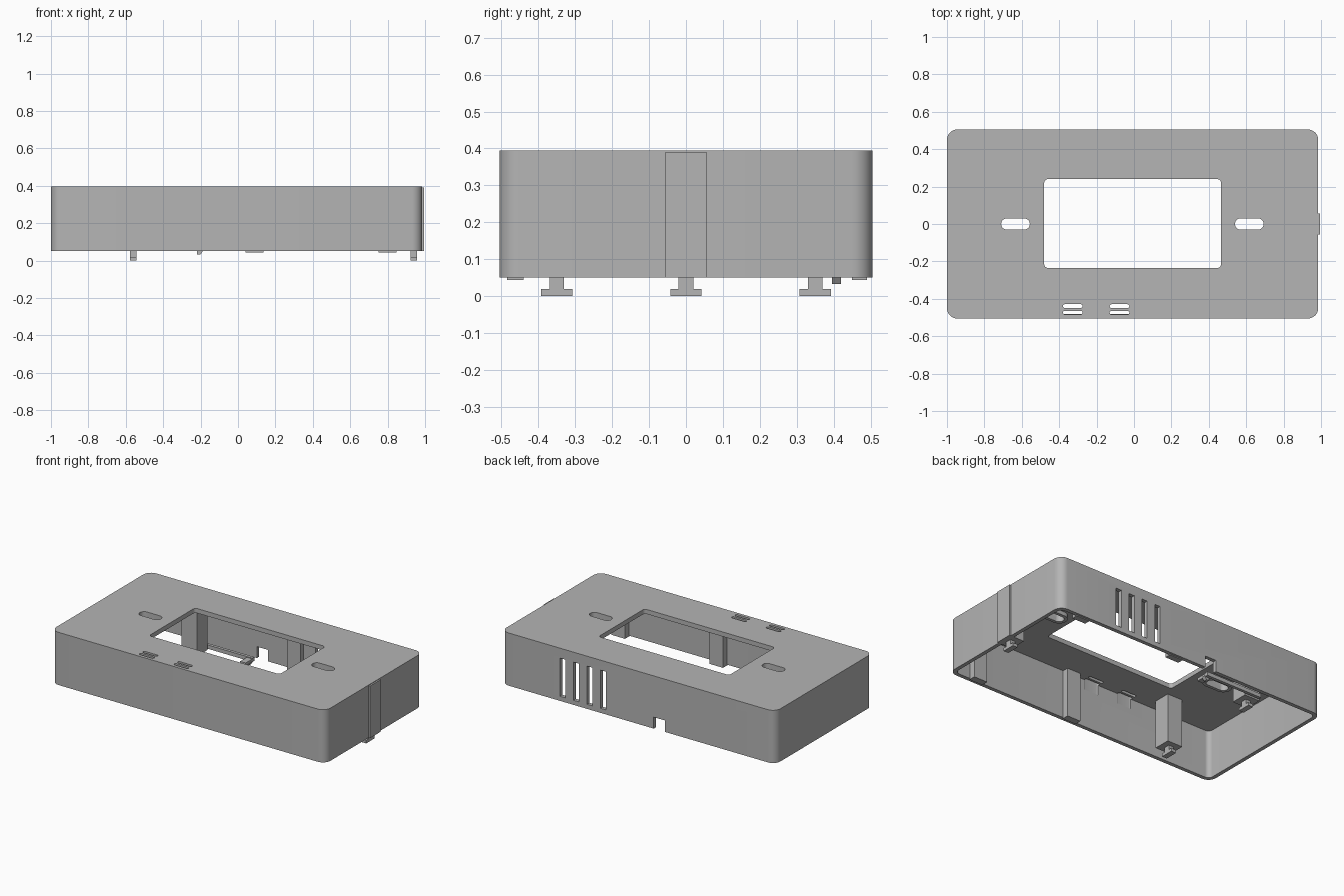
import bpy, bmesh, math
from mathutils import Vector

if "Cube" in bpy.data.objects:
    bpy.data.objects.remove(bpy.data.objects["Cube"], do_unlink=True)

grey = bpy.data.materials.new("plastic_grey")
grey.use_nodes = True
colour = (0.46, 0.46, 0.46, 1)
grey.diffuse_color = colour
grey.node_tree.nodes["Principled BSDF"].inputs["Base Color"].default_value = colour


def outline(x0, x1, y0, y1, r, steps=8):
    """Rectangle outline with optional rounded corners."""
    if r == 0:
        return [(x0, y0), (x1, y0), (x1, y1), (x0, y1)]
    centres = [(x1 - r, y1 - r), (x0 + r, y1 - r), (x0 + r, y0 + r), (x1 - r, y0 + r)]
    pts = []
    for k, (cx, cy) in enumerate(centres):
        for i in range(steps + 1):
            a = math.pi / 2 * (k + i / steps)
            pts.append((cx + r * math.cos(a), cy + r * math.sin(a)))
    return pts


def prism(name, x, y, z, r=0):
    """Upright block spanning the ranges x, y and z."""
    bm = bmesh.new()
    base = bm.faces.new([bm.verts.new((px, py, z[0])) for px, py in outline(*x, *y, r)])
    top = bmesh.ops.extrude_face_region(bm, geom=[base])["geom"]
    bmesh.ops.translate(bm, vec=Vector((0, 0, z[1] - z[0])),
                        verts=[g for g in top if isinstance(g, bmesh.types.BMVert)])
    bmesh.ops.remove_doubles(bm, verts=bm.verts, dist=1e-5)
    bmesh.ops.recalc_face_normals(bm, faces=bm.faces)
    mesh = bpy.data.meshes.new(name)
    bm.to_mesh(mesh)
    bm.free()
    mesh.materials.append(grey)
    obj = bpy.data.objects.new(name, mesh)
    bpy.context.collection.objects.link(obj)
    return obj


def activate(obj):
    bpy.ops.object.select_all(action='DESELECT')
    obj.select_set(True)
    bpy.context.view_layer.objects.active = obj


def combine(obj, others, operation='DIFFERENCE'):
    activate(obj)
    for other in others:
        mod = obj.modifiers.new("combine", 'BOOLEAN')
        mod.operation = operation
        mod.solver = 'EXACT'
        mod.object = other
        bpy.ops.object.modifier_apply(modifier=mod.name)
        bpy.data.objects.remove(other, do_unlink=True)


BOTTOM, TOP, WALL = 0.05, 0.395, 0.025
CEILING = TOP - 0.03
THROUGH = (0.3, 0.5)

# Open-bottomed housing
shell = prism("housing", (-1, 0.985), (-0.505, 0.505), (BOTTOM, TOP), 0.055)
cuts = [prism("cavity", (-1 + WALL, 0.985 - WALL), (-0.505 + WALL, 0.505 - WALL),
              (-0.1, CEILING), 0.03)]
# Display window
cuts.append(prism("window_cut", (-0.48, 0.465), (-0.235, 0.24), THROUGH, 0.02))
# Vents in the top, near the front
for x in (-0.38, -0.13):
    for y in (-0.484, -0.449):
        cuts.append(prism("vent_cut", (x, x + 0.105), (y, y + 0.02), THROUGH, 0.0099))
# Tall vents and cable notch in the back wall
for i in range(4):
    x = 0.225 + 0.098 * i
    cuts.append(prism("tall_vent_cut", (x, x + 0.04), (0.42, 0.6), (0.08, 0.33)))
cuts.append(prism("notch_cut", (-0.2, -0.12), (0.42, 0.6), (-0.1, 0.125)))
combine(shell, cuts)

# Oblong mounting holes with raised rims underneath
for x in (-0.71, 0.54):
    hole_x = (x, x + 0.153)
    rim = prism("mounting_rim", (x - 0.02, x + 0.173), (-0.05, 0.05),
                (CEILING - 0.025, CEILING + 0.005), 0.0499)
    combine(rim, [prism("rim_cut", hole_x, (-0.03, 0.03), THROUGH, 0.0299)])
    combine(shell, [prism("hole_cut", hole_x, (-0.03, 0.03), THROUGH, 0.0299)])

activate(shell)
bpy.ops.object.shade_smooth_by_angle(angle=math.radians(30))

# Square posts, each with a T-shaped clip below
for x, y, place in ((-0.56, -0.35, "front"), (-0.56, 0.35, "back"), (0.94, 0, "side")):
    roof = TOP - 0.004 if place == "side" else CEILING + 0.005
    prism(place + "_post", (x - 0.055, x + 0.055), (y - 0.055, y + 0.055), (BOTTOM, roof))
    clip_x = (x - 0.0175, x + 0.0175)
    prism(place + "_clip_stem", clip_x, (y - 0.02, y + 0.02), (0.015, BOTTOM + 0.005))
    prism(place + "_clip_foot", clip_x, (y - 0.042, y + 0.042), (0, 0.02))

# Ribs along the front and back walls
for x in (0.04, 0.75):
    for name, y in (("front_rib", (-0.485, -0.44)), ("back_rib", (0.45, 0.49))):
        prism(name, (x, x + 0.097), y, (0.044, CEILING + 0.005))

# Spring latch beside the cable notch
prism("latch_bar", (-0.6, -0.19), (0.42, 0.44), (BOTTOM, 0.075))
prism("latch_tab", (-0.23, -0.19), (0.35, 0.43), (BOTTOM, 0.07))
hook = prism("latch_hook", (-0.22, -0.185), (0.395, 0.42), (0.033, 0.055))
for v in hook.data.vertices:
    if v.co.z < 0.04 and v.co.x > -0.2:
        v.co.x -= 0.015
